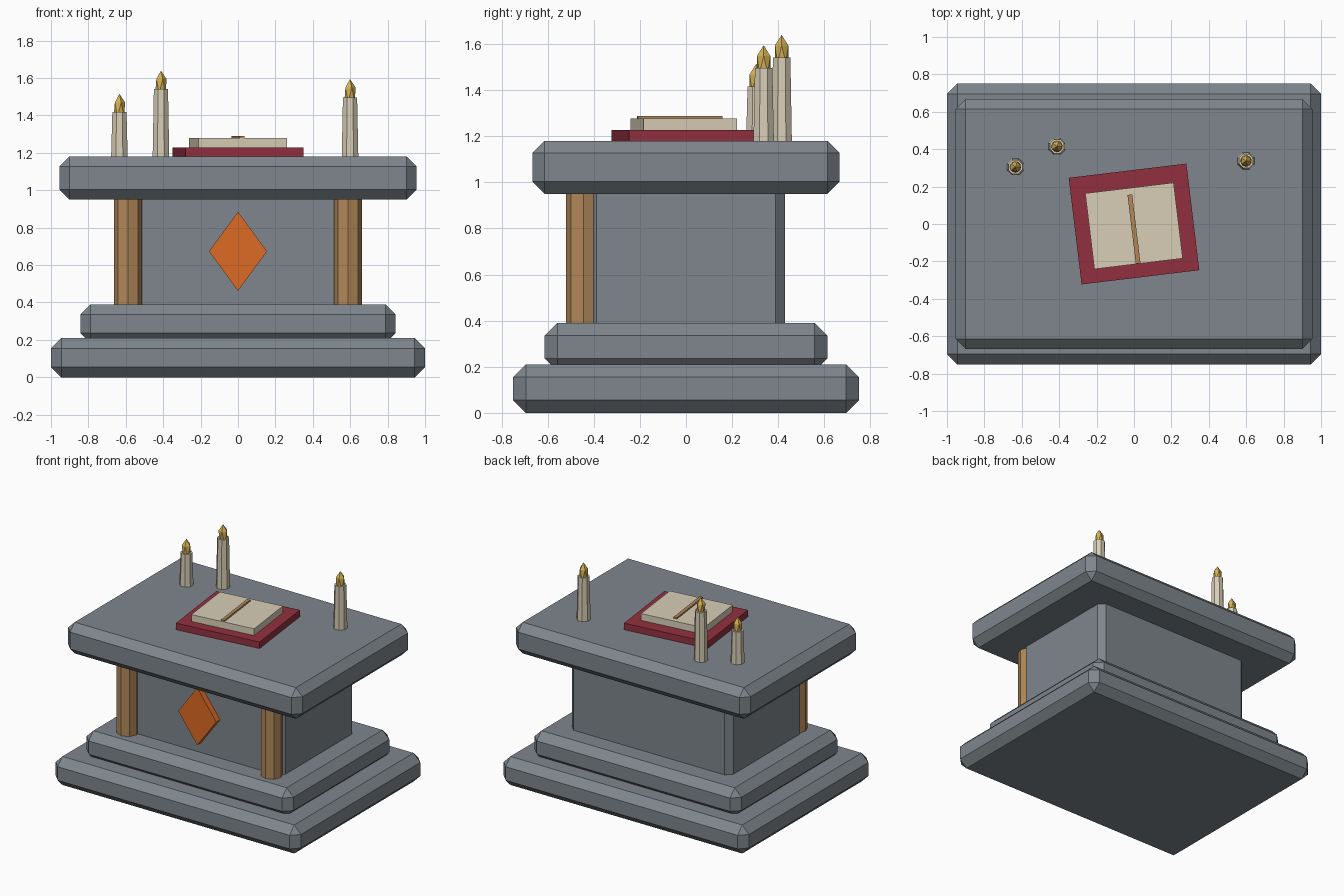
import bpy, bmesh
from math import radians, pi
from mathutils import Matrix, Vector

cube = bpy.data.objects.get("Cube")
if cube:
    bpy.data.objects.remove(cube, do_unlink=True)


def material(name, rgb):
    m = bpy.data.materials.new(name)
    m.use_nodes = True
    m.diffuse_color = (*rgb, 1)
    m.node_tree.nodes["Principled BSDF"].inputs["Base Color"].default_value = (*rgb, 1)
    return m


stone = material("grey stone", (0.21, 0.24, 0.265))
wood = material("brown wood", (0.44, 0.245, 0.10))
orange = material("orange inlay", (0.72, 0.145, 0.018))
red = material("dark red cover", (0.29, 0.03, 0.05))
cream = material("cream paper and wax", (0.69, 0.62, 0.47))
gold = material("golden flame", (0.67, 0.44, 0.09))


def finish(bm, name, mat, matrix=Matrix()):
    mesh = bpy.data.meshes.new(name)
    bm.to_mesh(mesh)
    bm.free()
    mesh.materials.append(mat)
    ob = bpy.data.objects.new(name, mesh)
    ob.matrix_world = matrix
    bpy.context.collection.objects.link(ob)
    return ob


def box(name, mat, half_x, half_y, z0, z1, bevel=0, upright_only=False, matrix=Matrix()):
    bm = bmesh.new()
    bmesh.ops.create_cube(bm, size=1)
    bmesh.ops.scale(bm, vec=(2 * half_x, 2 * half_y, z1 - z0), verts=bm.verts)
    bmesh.ops.translate(bm, vec=(0, 0, (z0 + z1) / 2), verts=bm.verts)
    if bevel:
        edges = [e for e in bm.edges if not upright_only
                 or abs(e.verts[0].co.z - e.verts[1].co.z) > 0.01]
        bmesh.ops.bevel(bm, geom=edges, offset=bevel, segments=1,
                        affect='EDGES', profile=0.5)
    return finish(bm, name, mat, matrix)


def prism(name, mat, r0, r1, depth, matrix, sides=8):
    bm = bmesh.new()
    bmesh.ops.create_cone(bm, cap_ends=True, segments=sides,
                          radius1=r0, radius2=r1, depth=depth)
    return finish(bm, name, mat, matrix)


# Stepped stone altar
box("base_slab", stone, 1.0, 0.75, 0, 0.21, 0.055)
box("upper_step", stone, 0.843, 0.613, 0.182, 0.39, 0.055)
box("altar_body", stone, 0.658, 0.43, 0.37, 0.97, 0.042, True)
box("table_slab", stone, 0.955, 0.667, 0.95, 1.18, 0.053)

# Wooden front columns
for side, x in (("left", 0.588), ("right", -0.588)):
    prism(side + "_column", wood, 0.075, 0.075, 0.6,
          Matrix.Translation((x, -0.445, 0.67)))

# Diamond inlay on the front
bm = bmesh.new()
face = bm.faces.new([bm.verts.new(p) for p in (
    (0, -0.475, 0.462), (0.155, -0.475, 0.673), (0, -0.475, 0.885), (-0.155, -0.475, 0.673))])
out = bmesh.ops.extrude_face_region(bm, geom=[face])
bmesh.ops.translate(bm, vec=(0, 0.055, 0),
                    verts=[g for g in out["geom"] if isinstance(g, bmesh.types.BMVert)])
bmesh.ops.recalc_face_normals(bm, faces=bm.faces)
finish(bm, "diamond_inlay", orange)

# Open book, turned slightly on the table
turn = Matrix.Rotation(radians(6.9), 4, 'Z')
box("book_cover", red, 0.317, 0.287, 1.178, 1.228, matrix=turn)
box("book_pages", cream, 0.238, 0.204, 1.225, 1.278,
    matrix=Matrix.Translation((0, -0.01, 0)) @ turn)
box("book_spine", wood, 0.0125, 0.185, 1.27, 1.289,
    matrix=Matrix.Translation((0, -0.027, 0)) @ turn)

# Candles with faceted flames
for i, (x, y, top) in enumerate(((-0.634, 0.305, 1.417), (-0.412, 0.415, 1.542),
                                 (0.599, 0.337, 1.497)), 1):
    z0 = 1.178
    prism(f"candle_{i}", cream, 0.048, 0.041, top - z0,
          Matrix.Translation((x, y, (top + z0) / 2)) @ Matrix.Rotation(pi / 8, 4, 'Z'))
    bm = bmesh.new()
    bmesh.ops.create_icosphere(bm, subdivisions=1, radius=1)
    bmesh.ops.scale(bm, vec=(0.034, 0.034, 0.083), verts=bm.verts)
    finish(bm, f"flame_{i}", gold, Matrix.Translation((x, y, top + 0.015)))
